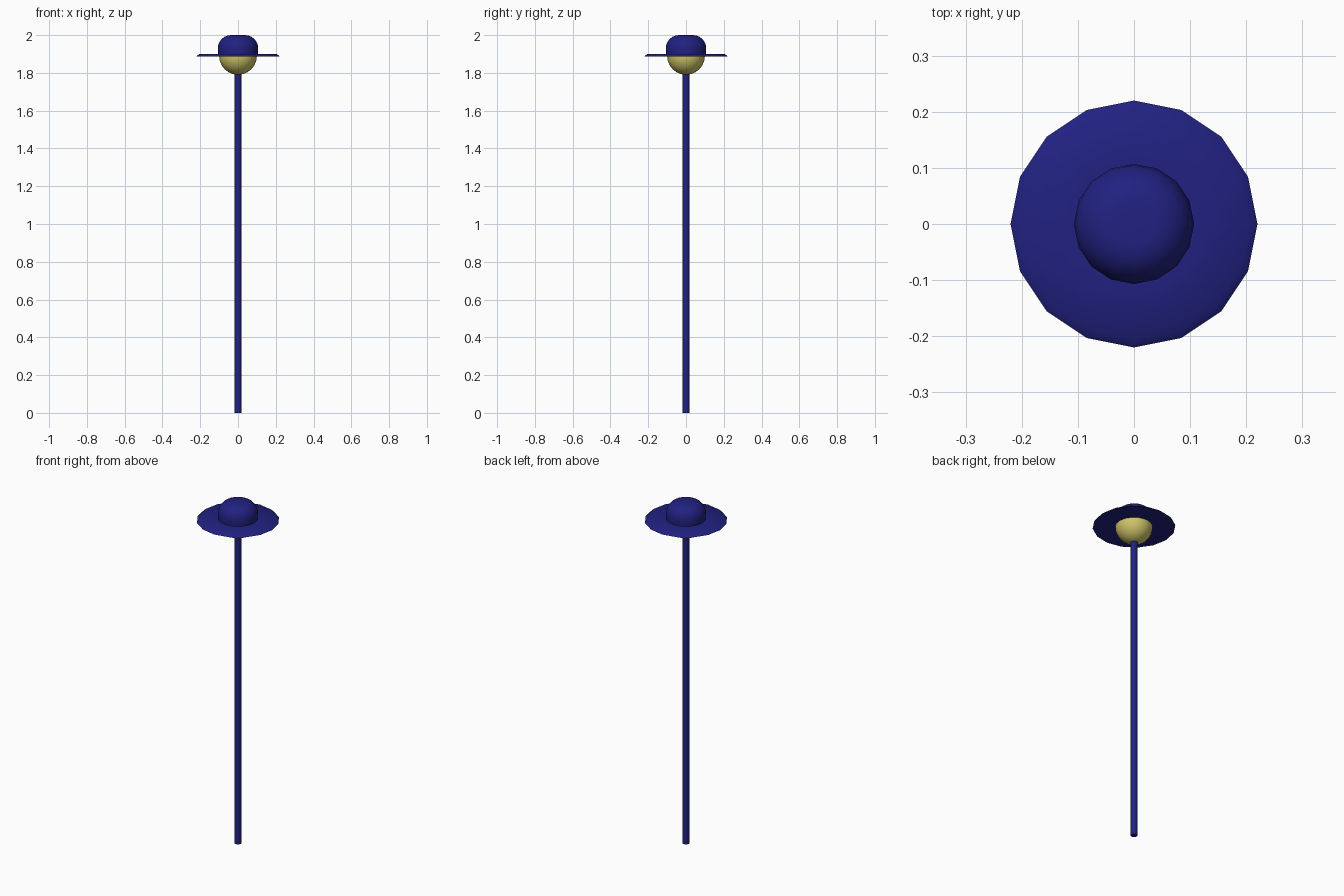
import bpy, bmesh, math

if "Cube" in bpy.data.objects:
    bpy.data.objects.remove(bpy.data.objects["Cube"])


def material(name, color):
    m = bpy.data.materials.new(name)
    m.diffuse_color = color
    m.use_nodes = True
    m.node_tree.nodes["Principled BSDF"].inputs["Base Color"].default_value = m.diffuse_color
    return m


def lathe(name, profile, mat, sides=16, angle=40):
    """Spin a (radius, z) profile around the z axis."""
    bm = bmesh.new()
    verts = [bm.verts.new((r, 0, z)) for r, z in profile]
    edges = [bm.edges.new(p) for p in zip(verts, verts[1:])]
    bmesh.ops.spin(bm, geom=verts + edges, cent=(0, 0, 0), axis=(0, 0, 1),
                   angle=2 * math.pi, steps=sides, use_duplicate=False)
    bmesh.ops.remove_doubles(bm, verts=bm.verts, dist=1e-5)
    bmesh.ops.recalc_face_normals(bm, faces=bm.faces)
    mesh = bpy.data.meshes.new(name)
    bm.to_mesh(mesh)
    bm.free()
    mesh.materials.append(mat)
    obj = bpy.data.objects.new(name, mesh)
    bpy.context.collection.objects.link(obj)
    bpy.ops.object.select_all(action='DESELECT')
    obj.select_set(True)
    bpy.context.view_layer.objects.active = obj
    bpy.ops.object.shade_smooth_by_angle(angle=math.radians(angle))
    return obj


blue = material("navy_paint", (0.015, 0.015, 0.22, 1))
glow = material("lamp_yellow", (0.62, 0.56, 0.14, 1))

# Post
lathe("post", [(0, 0), (0.018, 0), (0.018, 1.80), (0, 1.80)], blue)

# Round lamp globe, tucked into the cap
N = 12
lathe("globe", [(0.1 * math.sin(math.pi * i / N), 1.89 - 0.1 * math.cos(math.pi * i / N))
                for i in range(N + 1)], glow)

# Cap: domed crown and thin brim with a turned-down rim
crown = [(0.107 - 0.07 * (1 - math.cos(a)), 1.93 + 0.07 * math.sin(a))
         for a in (math.pi / 2 * i / 6 for i in range(7))]
lathe("cap", [(0, 1.888), (0.2, 1.89), (0.22, 1.888), (0.205, 1.9), (0.105, 1.9)]
      + crown + [(0, 2.0)], blue)
